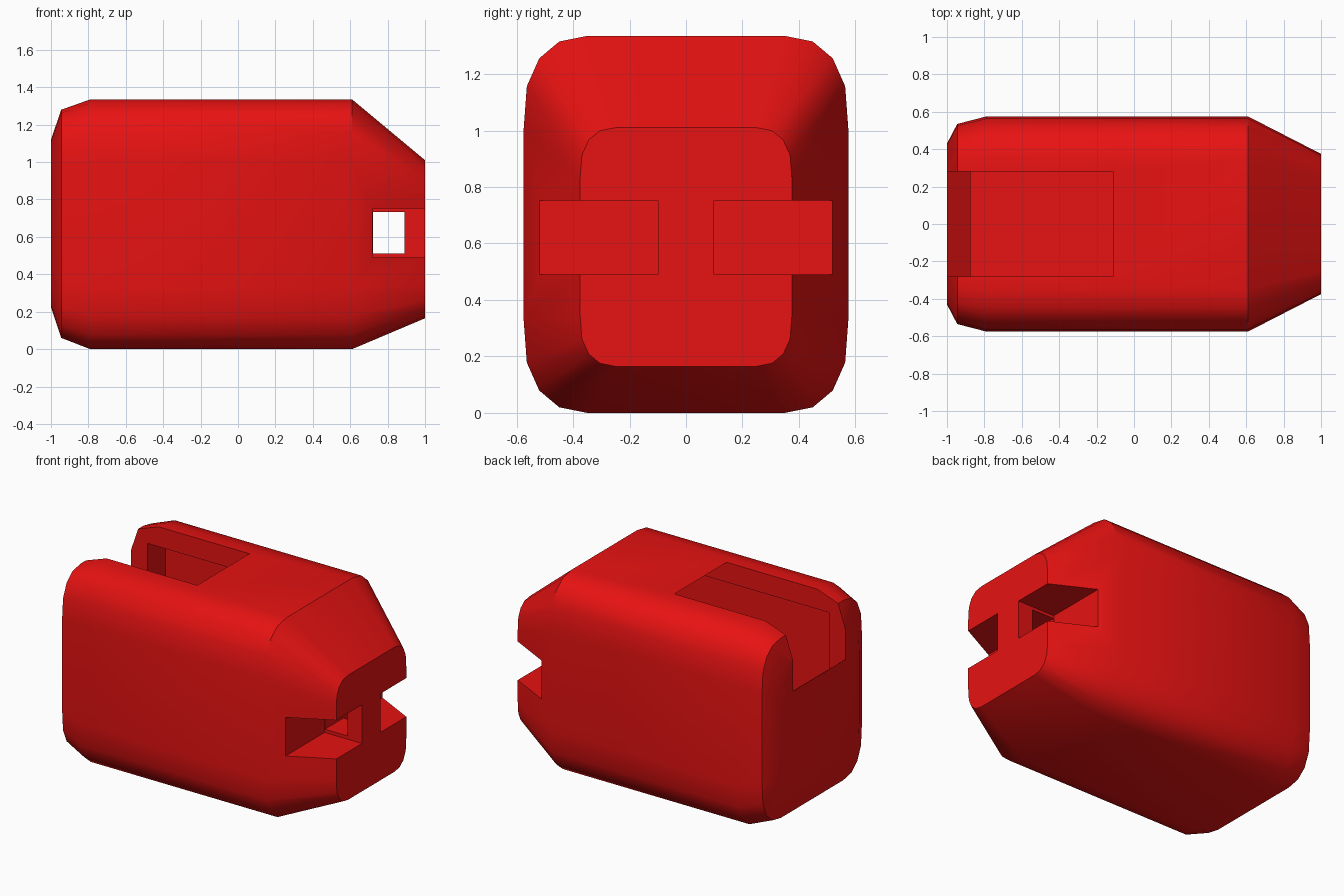
import bpy, bmesh, math
from mathutils import Vector

cube = bpy.data.objects.get("Cube")
if cube:
    bpy.data.objects.remove(cube, do_unlink=True)

red = bpy.data.materials.new("bright_red")
red.use_nodes = True
red.diffuse_color = (0.8, 0.006, 0.006, 1)
red.node_tree.nodes["Principled BSDF"].inputs["Base Color"].default_value = (0.8, 0.006, 0.006, 1)


def make_object(name, bm):
    bmesh.ops.recalc_face_normals(bm, faces=bm.faces)
    mesh = bpy.data.meshes.new(name)
    bm.to_mesh(mesh)
    bm.free()
    mesh.materials.append(red)
    obj = bpy.data.objects.new(name, mesh)
    bpy.context.collection.objects.link(obj)
    return obj


def loft(name, rings):
    """Skin a list of equal point rings and cap both ends."""
    bm = bmesh.new()
    loops = [[bm.verts.new(p) for p in ring] for ring in rings]
    for a, b in zip(loops, loops[1:]):
        for i in range(len(a)):
            j = (i + 1) % len(a)
            bm.faces.new((a[i], a[j], b[j], b[i]))
    bm.faces.new(loops[0])
    bm.faces.new(loops[-1])
    return make_object(name, bm)


def box(name, low, high):
    def ring(x):
        return [(x, low[1], low[2]), (x, high[1], low[2]),
                (x, high[1], high[2]), (x, low[1], high[2])]
    return loft(name, [ring(low[0]), ring(high[0])])


# Quarter corner, as fractions of the corner radii
CORNER = [(1, 0), (0.95, 0.46), (0.755, 0.76), (0.44, 0.94), (0, 1)]


def section(x, half_y, z0, z1, ry, rz):
    """Rounded rectangle across the body at x."""
    quarter = [(half_y - ry + ry * u, (z1 - z0) / 2 - rz + rz * v) for u, v in CORNER]
    mid = (z0 + z1) / 2
    pts = quarter + [(-y, z) for y, z in reversed(quarter)]
    pts += [(-y, -z) for y, z in pts]
    return [Vector((x, y, mid + z)) for y, z in pts]


# Outer body: rounded rear end, straight middle, tapered nose
body = loft("body", [
    section(-1.0, 0.43, 0.225, 1.12, 0.16, 0.22),
    section(-0.945, 0.535, 0.06, 1.28, 0.20, 0.30),
    section(-0.79, 0.575, 0, 1.335, 0.225, 0.33),
    section(0.61, 0.575, 0, 1.335, 0.225, 0.33),
    section(1.0, 0.375, 0.165, 1.01, 0.125, 0.18),
])

# Hollow inside and the slanted opening over the top and rear end
SLOT = [(-1.1, 0.995), (-0.8, 0.755), (0.18, 0.755),
        (0.18, 1.103), (-0.32, 1.503), (-1.1, 1.503)]
cutters = [
    box("cavity_cutter", (-0.875, -0.475, 0.13), (0.58, 0.475, 1.2)),
    loft("slot_cutter", [[(x, y, z) for x, z in SLOT] for y in (-0.28, 0.28)]),
]

# Nose notches on both sides, and the hole through the wall between them
cutters.append(box("right_notch_cutter", (0.72, -0.8, 0.49), (1.1, -0.1, 0.752)))
cutters.append(box("left_notch_cutter", (0.72, 0.1, 0.49), (1.1, 0.8, 0.752)))
cutters.append(box("eyelet_cutter", (0.722, -0.2, 0.512), (0.89, 0.2, 0.732)))

for cutter in cutters:
    cutter.hide_render = True
    mod = body.modifiers.new(cutter.name, 'BOOLEAN')
    mod.operation = 'DIFFERENCE'
    mod.solver = 'EXACT'
    mod.object = cutter

# Bake the cuts and drop the cutters
bpy.context.view_layer.update()
baked = bpy.data.meshes.new_from_object(
    body.evaluated_get(bpy.context.evaluated_depsgraph_get()))
body.modifiers.clear()
body.data = baked
baked.materials.clear()
baked.materials.append(red)
for poly in baked.polygons:
    poly.material_index = 0
for cutter in cutters:
    bpy.data.objects.remove(cutter, do_unlink=True)

bpy.ops.object.select_all(action='DESELECT')
body.select_set(True)
bpy.context.view_layer.objects.active = body
bpy.ops.object.shade_smooth_by_angle(angle=math.radians(32))
